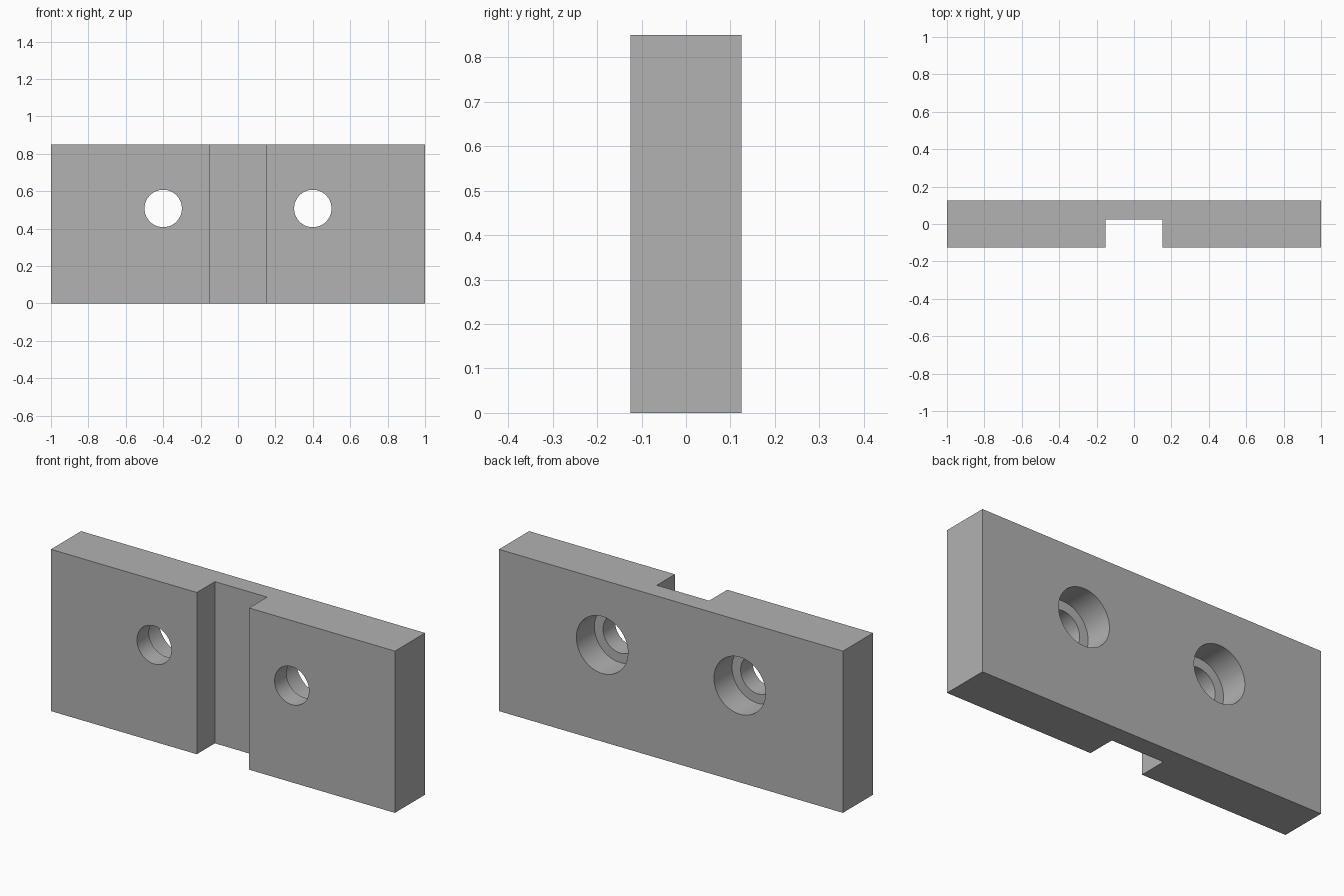
import bpy
import bmesh
import math

cube = bpy.data.objects.get("Cube")
if cube:
    bpy.data.objects.remove(cube, do_unlink=True)

HALF_W, HALF_D, HEIGHT = 1.0, 0.125, 0.85
GROOVE_HALF, GROOVE_FLOOR = 0.152, 0.025
HOLE_X, HOLE_Z = 0.4, 0.508
HOLE_R, BORE_R, BORE_DEPTH = 0.1, 0.15, 0.15

grey = bpy.data.materials.new("plain_grey")
grey.use_nodes = True
colour = (0.445, 0.445, 0.445, 1)
grey.diffuse_color = colour
grey.node_tree.nodes["Principled BSDF"].inputs["Base Color"].default_value = colour


def extrude_profile(name, points, height):
    """Raise a closed xy outline into a solid."""
    bm = bmesh.new()
    face = bm.faces.new([bm.verts.new((x, y, 0)) for x, y in points])
    result = bmesh.ops.extrude_face_region(bm, geom=[face])
    top = [v for v in result["geom"] if isinstance(v, bmesh.types.BMVert)]
    bmesh.ops.translate(bm, verts=top, vec=(0, 0, height))
    bmesh.ops.recalc_face_normals(bm, faces=bm.faces)
    mesh = bpy.data.meshes.new(name)
    bm.to_mesh(mesh)
    bm.free()
    obj = bpy.data.objects.new(name, mesh)
    bpy.context.collection.objects.link(obj)
    return obj


def drill(target, x, radius, y_start, y_end):
    """Cut a round hole along y."""
    bpy.ops.mesh.primitive_cylinder_add(
        vertices=64, radius=radius, depth=y_end - y_start,
        location=(x, (y_start + y_end) / 2, HOLE_Z),
        rotation=(math.pi / 2, 0, 0))
    cutter = bpy.context.object
    cutter.name = "hole_cutter"
    cutter.hide_render = True
    mod = target.modifiers.new("hole", "BOOLEAN")
    mod.operation = "DIFFERENCE"
    mod.solver = "EXACT"
    mod.object = cutter
    bpy.context.view_layer.objects.active = target
    bpy.ops.object.modifier_apply(modifier=mod.name)
    bpy.data.objects.remove(cutter, do_unlink=True)


# Plate with a vertical groove down the front
right_half = [(-GROOVE_HALF, GROOVE_FLOOR), (-GROOVE_HALF, -HALF_D),
              (-HALF_W, -HALF_D), (-HALF_W, HALF_D)]
outline = right_half + [(-x, y) for x, y in reversed(right_half)]
plate = extrude_profile("grooved_plate", outline, HEIGHT)
plate.data.materials.append(grey)

# Through holes, counterbored from the back
for x in (-HOLE_X, HOLE_X):
    drill(plate, x, HOLE_R, -HALF_D - 0.1, HALF_D + 0.1)
    drill(plate, x, BORE_R, HALF_D - BORE_DEPTH, HALF_D + 0.1)

# Smooth hole walls with crisp edges
bpy.ops.object.select_all(action="DESELECT")
plate.select_set(True)
bpy.context.view_layer.objects.active = plate
bpy.ops.object.shade_smooth_by_angle(angle=math.radians(30))
